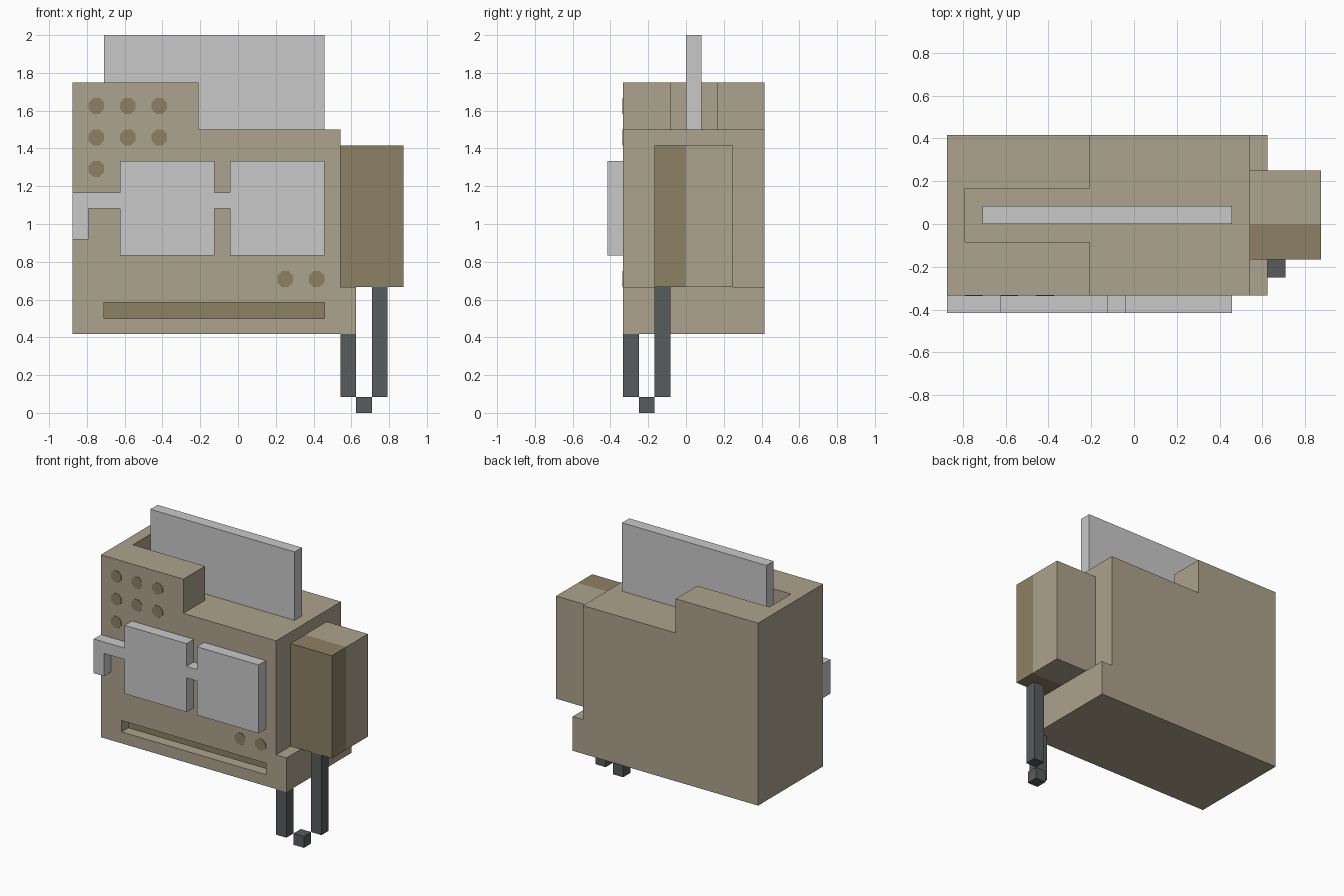
import bpy, bmesh, math
from mathutils import Vector

if "Cube" in bpy.data.objects:
    bpy.data.objects.remove(bpy.data.objects["Cube"])

U = 1 / 24  # modelling unit: all sizes are whole units


def material(name, rgb):
    def lin(c):
        c /= 255
        return c / 12.92 if c <= 0.04045 else ((c + 0.055) / 1.055) ** 2.4
    m = bpy.data.materials.new(name)
    m.diffuse_color = (*[lin(c) for c in rgb], 1)
    m.use_nodes = True
    m.node_tree.nodes["Principled BSDF"].inputs["Base Color"].default_value = m.diffuse_color
    return m


TAN = material("tan", (173, 163, 141))
BROWN = material("dark tan", (141, 129, 102))
GREY = material("light grey", (201, 201, 201))
DARK = material("charcoal", (88, 92, 92))


def prism(name, pts, axis, lo, hi, mat):
    """Extrude a 2D outline along an axis: 'y' uses (x, z), 'z' uses (x, y)."""
    def place(p, d):
        return Vector((p[0], d, p[1]) if axis == "y" else (p[0], p[1], d)) * U
    bm = bmesh.new()
    a = [bm.verts.new(place(p, lo)) for p in pts]
    b = [bm.verts.new(place(p, hi)) for p in pts]
    bm.faces.new(a)
    bm.faces.new(b)
    n = len(pts)
    for i in range(n):
        j = (i + 1) % n
        bm.faces.new((a[i], a[j], b[j], b[i]))
    bmesh.ops.recalc_face_normals(bm, faces=bm.faces)
    mesh = bpy.data.meshes.new(name)
    bm.to_mesh(mesh)
    bm.free()
    ob = bpy.data.objects.new(name, mesh)
    bpy.context.collection.objects.link(ob)
    mesh.materials.append(mat)
    return ob


def box(name, x, y, z, mat):
    pts = [(x[0], y[0]), (x[1], y[0]), (x[1], y[1]), (x[0], y[1])]
    return prism(name, pts, "z", z[0], z[1], mat)


def cut(target, cutter):
    mod = target.modifiers.new("cut", "BOOLEAN")
    mod.operation = "DIFFERENCE"
    mod.solver = "EXACT"
    mod.object = cutter
    bpy.context.view_layer.objects.active = target
    bpy.ops.object.modifier_apply(modifier=mod.name)
    bpy.data.objects.remove(cutter)


# Body with a wider foot on the right
body = prism("body", [(-21, 10), (15, 10), (15, 16), (13, 16), (13, 42), (-21, 42)],
             "y", -8, 10, TAN)
# Lowered right half of the top, joined to the paper pocket on the left
cut(body, prism("top_cutter", [(-19, -2), (-5, -2), (-5, -12), (20, -12), (20, 14),
                               (-5, 14), (-5, 4), (-19, 4)], "z", 36, 48, TAN))
# Output slot on the front, with a dark back
cut(body, box("slot_cutter", (-17, 11), (-12, -6), (12, 14), TAN))
box("slot_back", (-17, 11), (-6.1, -6), (12, 14), BROWN)

# Sheet of paper
box("paper", (-17, 11), (0, 2), (36, 48), GREY)

# Glasses: side arm, two square lenses and a bridge in one outline
prism("glasses", [(-21, 22), (-19, 22), (-19, 26), (-15, 26), (-15, 20), (-3, 20), (-3, 26),
                  (-1, 26), (-1, 20), (11, 20), (11, 32), (-1, 32), (-1, 28), (-3, 28),
                  (-3, 32), (-15, 32), (-15, 28), (-21, 28)], "y", -10, -8, GREY)

# Handset: front part is dark
handset = box("handset", (13, 21), (-4, 6), (16, 34), TAN)
handset.data.materials.append(BROWN)
bm = bmesh.new()
bm.from_mesh(handset.data)
bmesh.ops.bisect_plane(bm, geom=bm.verts[:] + bm.edges[:] + bm.faces[:],
                       plane_co=(0, 0, 0), plane_no=(0, 1, 0))
for f in bm.faces:
    f.material_index = 1 if f.calc_center_median().y < -0.001 else 0
bm.to_mesh(handset.data)
bm.free()

# Cord in three blocks stepping from body to handset
box("cord_body_end", (13, 15), (-8, -6), (2, 10), DARK)
box("cord_bottom", (15, 17), (-6, -4), (0, 2), DARK)
box("cord_handset_end", (17, 19), (-4, -2), (2, 16), DARK)

# Eight-sided painted buttons
r = 1 / math.cos(math.pi / 8)
for i, (x, z) in enumerate([(-18, 39), (-14, 39), (-10, 39), (-18, 35), (-14, 35), (-10, 35),
                            (-18, 31), (6, 17), (10, 17)]):
    ring = [(x + r * math.cos((k + 0.5) * math.pi / 4), z + r * math.sin((k + 0.5) * math.pi / 4))
            for k in range(8)]
    prism(f"button_{i + 1}", ring, "y", -8.08, -8, BROWN)
